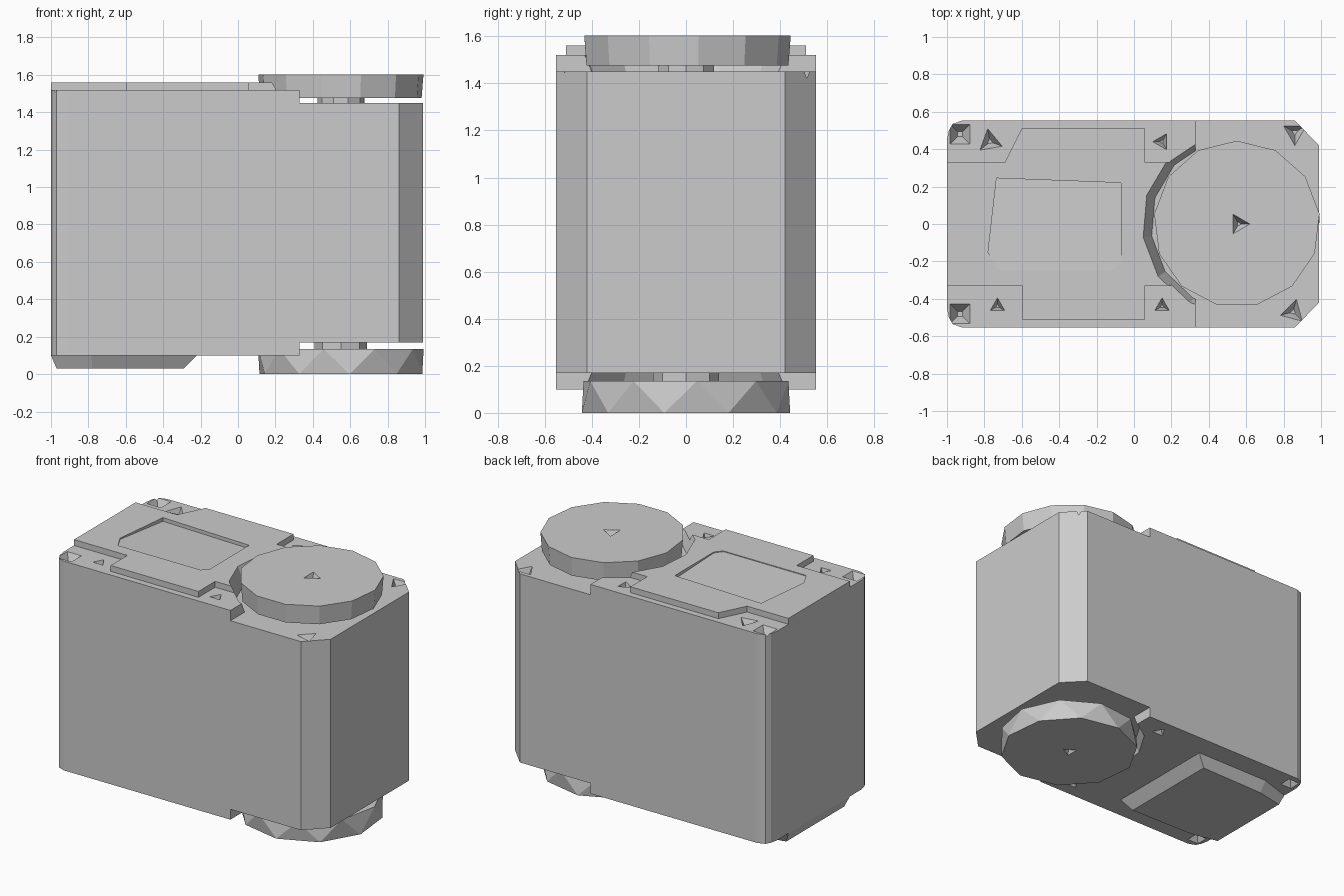
import bpy, bmesh
from math import cos, sin, radians, pi

if "Cube" in bpy.data.objects:
    bpy.data.objects.remove(bpy.data.objects["Cube"])

grey = bpy.data.materials.new("plain_grey")
grey.use_nodes = True
grey.diffuse_color = (0.6, 0.6, 0.6, 1)
grey.node_tree.nodes["Principled BSDF"].inputs["Base Color"].default_value = (0.6, 0.6, 0.6, 1)


def loft(name, low, high):
    """Solid between two matching rings of 3D points."""
    bm = bmesh.new()
    a = [bm.verts.new(p) for p in low]
    b = [bm.verts.new(p) for p in high]
    n = len(a)
    bm.faces.new(a[::-1])
    bm.faces.new(b)
    for i in range(n):
        j = (i + 1) % n
        bm.faces.new((a[i], a[j], b[j], b[i]))
    bmesh.ops.recalc_face_normals(bm, faces=bm.faces)
    mesh = bpy.data.meshes.new(name)
    bm.to_mesh(mesh)
    bm.free()
    obj = bpy.data.objects.new(name, mesh)
    bpy.context.collection.objects.link(obj)
    mesh.materials.append(grey)
    return obj


def prism(name, outline, z0, z1):
    return loft(name, [(x, y, z0) for x, y in outline], [(x, y, z1) for x, y in outline])


def ring(x, y, z, r, n, turn=0):
    return [(x + r * cos(radians(turn) + 2 * pi * i / n),
             y + r * sin(radians(turn) + 2 * pi * i / n), z) for i in range(n)]


def box(name, x0, x1, y0, y1, z0, z1):
    return prism(name, [(x0, y0), (x1, y0), (x1, y1), (x0, y1)], z0, z1)


def cut(target, cutter):
    cutter.hide_render = True
    mod = target.modifiers.new("cut", 'BOOLEAN')
    mod.operation, mod.solver, mod.object = 'DIFFERENCE', 'EXACT', cutter
    bpy.context.view_layer.objects.active = target
    bpy.ops.object.modifier_apply(modifier=mod.name)
    bpy.data.objects.remove(cutter)


def pit(target, x, y, z, r, turn, depth=0.06, n=3):
    """Small pointed hole; negative depth opens it downwards."""
    cut(target, loft("pit_cutter", ring(x, y, z - depth, r * 0.25, n, turn),
                     ring(x, y, z + depth * 0.2, r * 1.15, n, turn)))


DIAL_X = 0.55

# Main case: rounded corners at one end, chamfers at the other
W = 0.553
half = [(0.99, 0.42), (0.86, W), (-0.92, W), (-0.97, 0.535), (-0.99, 0.5), (-1.0, 0.45)]
outline = half + [(x, -y) for x, y in reversed(half)]
case = prism("case", outline, 0.10, 1.52)

# Stepped shelves and round recesses for the dials
cut(case, box("shelf_cutter", 0.33, 1.2, -1, 1, 1.45, 1.7))
cut(case, box("shelf_cutter", 0.33, 1.2, -1, 1, -0.1, 0.17))
cut(case, loft("recess_cutter", ring(DIAL_X, 0, 1.45, 0.46, 14, 8), ring(DIAL_X, 0, 1.57, 0.51, 14, 8)))
cut(case, loft("recess_cutter", ring(DIAL_X, 0, 0.05, 0.51, 14, 8), ring(DIAL_X, 0, 0.17, 0.46, 14, 8)))

# Screw pits, top then bottom
for x, y, z, r, t in [(-0.73, -0.44, 1.52, 0.045, 90), (0.15, -0.44, 1.52, 0.045, 90),
                      (0.15, 0.44, 1.52, 0.05, 60), (-0.77, 0.44, 1.52, 0.07, 100),
                      (0.85, -0.47, 1.45, 0.07, 75), (0.86, 0.49, 1.45, 0.07, 150)]:
    pit(case, x, y, z, r, t)
for s in (-1, 1):
    pit(case, -0.93, s * 0.48, 1.52, 0.075, 45, 0.07, 4)
    pit(case, 0.15, s * 0.44, 0.10, 0.05, 90, -0.05)
    pit(case, -0.93, s * 0.47, 0.10, 0.06, 45, -0.05, 4)

# Raised top plate with a concave end beside the dial
top_plate = prism("top_plate", [
    (-1, -0.33), (-0.6, -0.33), (-0.6, -0.51), (0.06, -0.51), (0.06, -0.33), (0.2, -0.33),
    (0.2, 0.33), (0.06, 0.33), (0.06, 0.51), (-0.6, 0.51), (-0.69, 0.33), (-1, 0.33)], 1.52, 1.56)
cut(top_plate, loft("recess_cutter", ring(DIAL_X, 0, 1.45, 0.46, 14, 8),
                    ring(DIAL_X, 0, 1.57, 0.51, 14, 8)))

# Shallow sloping window, deepest at the back edge
window = [(-0.78, -0.15), (-0.73, -0.245), (-0.11, -0.245), (-0.07, -0.2), (-0.07, 0.22), (-0.735, 0.245)]
cut(top_plate, loft("window_cutter",
                    [(x, y, 1.555 - 0.04 * (y + 0.245)) for x, y in window],
                    [(x, y, 1.58) for x, y in window]))

# Bevelled bottom plate
upper = [(-1, 0.33), (-0.78, 0.40), (-0.22, 0.40)]
lower = [(-0.97, 0.31), (-0.78, 0.35), (-0.29, 0.36)]


def both_sides(pts, z):
    return [(x, y, z) for x, y in pts] + [(x, -y, z) for x, y in reversed(pts)]


loft("bottom_plate", both_sides(lower, 0.03), both_sides(upper, 0.10))

# Top dial on its spindle
top_dial = loft("top_dial", ring(DIAL_X, 0, 1.475, 0.435, 13, 7), ring(DIAL_X, 0, 1.603, 0.445, 13, 7))
pit(top_dial, DIAL_X + 0.01, 0, 1.603, 0.06, 0, 0.05)
loft("top_spindle", ring(DIAL_X, 0, 1.44, 0.125, 10), ring(DIAL_X, 0, 1.48, 0.125, 10))

# Bottom dial with staggered rims, giving triangular side facets
bm = bmesh.new()
N = 10
low = [bm.verts.new(p) for p in ring(DIAL_X, 0, 0.0, 0.445, N, -12)]
high = [bm.verts.new(p) for p in ring(DIAL_X, 0, 0.135, 0.445, N, 6)]
bm.faces.new(low[::-1])
bm.faces.new(high)
for i in range(N):
    j = (i + 1) % N
    bm.faces.new((low[i], low[j], high[i]))
    bm.faces.new((low[j], high[j], high[i]))
bmesh.ops.recalc_face_normals(bm, faces=bm.faces)
mesh = bpy.data.meshes.new("bottom_dial")
bm.to_mesh(mesh)
bm.free()
mesh.materials.append(grey)
bottom_dial = bpy.data.objects.new("bottom_dial", mesh)
bpy.context.collection.objects.link(bottom_dial)
pit(bottom_dial, DIAL_X, 0, 0.0, 0.05, 0, -0.05)
loft("bottom_spindle", ring(DIAL_X, 0, 0.13, 0.14, 8), ring(DIAL_X, 0, 0.18, 0.14, 8))
